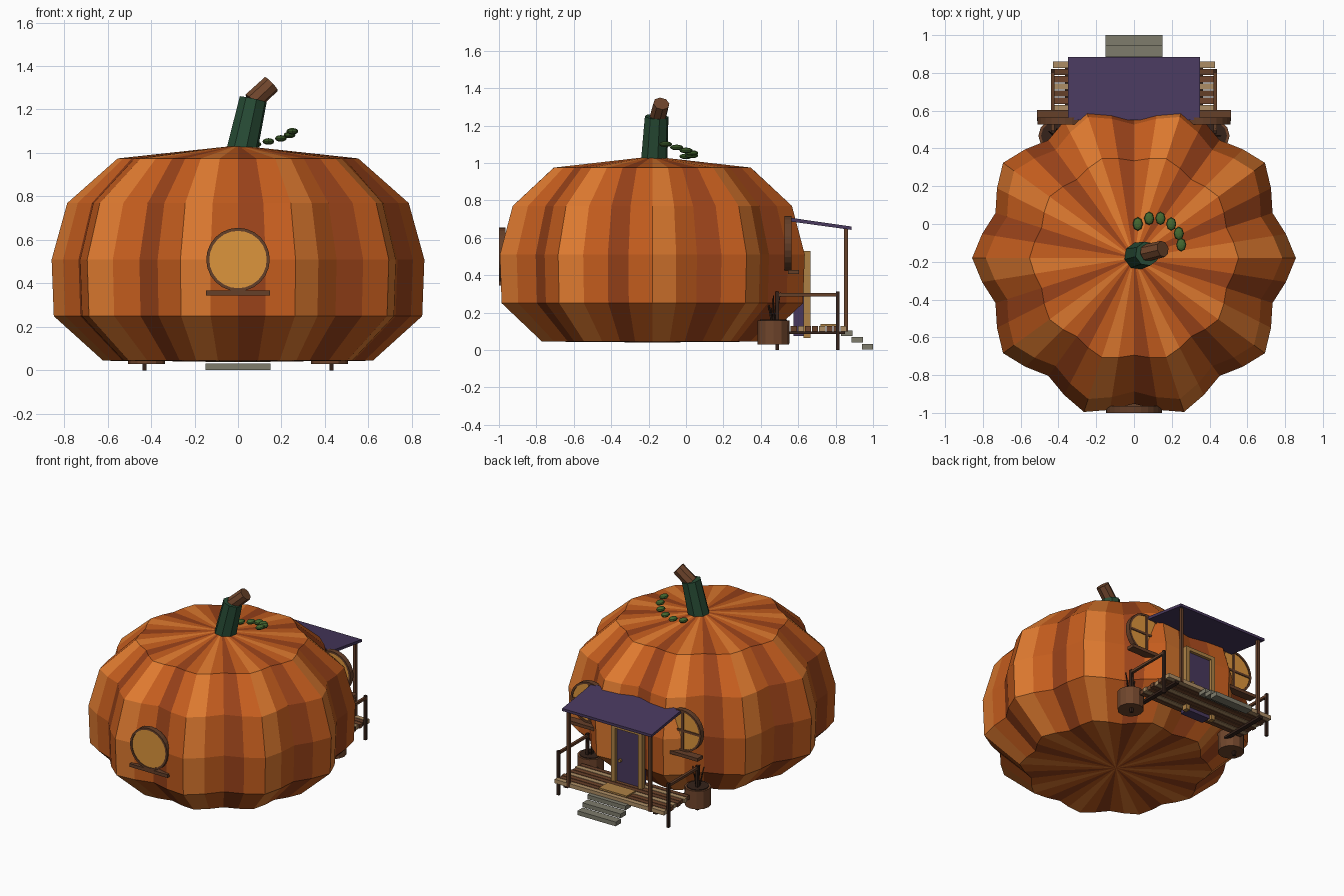
import bpy, bmesh
from math import sin, cos, pi, radians
from mathutils import Vector

if "Cube" in bpy.data.objects:
    bpy.data.objects.remove(bpy.data.objects["Cube"])

MATS = {}
COLORS = {
    "orange": (.56, .11, .013), "light_orange": (.75, .20, .03), "dark_orange": (.32, .055, .01),
    "stem_green": (.02, .07, .035), "leaf_green": (.06, .14, .03), "bark": (.16, .06, .025),
    "wood": (.13, .05, .022), "dark_wood": (.035, .016, .01), "pale_wood": (.42, .27, .13),
    "gold": (.42, .22, .06), "glass": (.72, .30, .045), "purple": (.065, .04, .11),
    "stone": (.21, .20, .15),
}


def mat(name):
    if name not in MATS:
        MATS[name] = bpy.data.materials.new(name)
        MATS[name].diffuse_color = (*COLORS[name], 1)
    return MATS[name]


def finish(name, bm, *colors):
    bmesh.ops.recalc_face_normals(bm, faces=bm.faces)
    me = bpy.data.meshes.new(name)
    bm.to_mesh(me)
    bm.free()
    for c in colors:
        me.materials.append(mat(c))
    ob = bpy.data.objects.new(name, me)
    bpy.context.collection.objects.link(ob)
    return ob


def box(name, x, y, z, color):
    """Box from (min, max) pairs."""
    bm = bmesh.new()
    bmesh.ops.create_cube(bm, size=1)
    for v in bm.verts:
        v.co = [(a + b) / 2 + c * (b - a) for (a, b), c in zip((x, y, z), v.co)]
    return finish(name, bm, color)


def rod(name, p, q, r1, r2, sides, color):
    """Tapered cylinder from p to q."""
    p, q = Vector(p), Vector(q)
    bm = bmesh.new()
    bmesh.ops.create_cone(bm, cap_ends=True, segments=sides, radius1=r1, radius2=r2, depth=(q - p).length)
    ob = finish(name, bm, color)
    ob.location = (p + q) / 2
    ob.rotation_euler = (q - p).to_track_quat('Z', 'Y').to_euler()
    return ob


def ring(name, x, y, z, r, t, depth, color, n=24):
    """Flat round frame facing along y."""
    bm = bmesh.new()
    section = [(r - t, -depth), (r, -depth), (r, depth), (r - t, depth)]
    loops = [[bm.verts.new((x + a * cos(2 * pi * i / n), y + d, z + a * sin(2 * pi * i / n)))
              for a, d in section] for i in range(n)]
    for i in range(n):
        a, b = loops[i], loops[(i + 1) % n]
        for k in range(4):
            bm.faces.new((a[k], b[k], b[(k + 1) % 4], a[(k + 1) % 4]))
    return finish(name, bm, color)


# Pumpkin body: ten lobes, four strips each
CY, N = -.18, 40
PROFILE = [(.62, .045, .05), (.847, .25, .05), (.857, .51, .05), (.785, .77, .05), (.553, .975, .035)]
bm = bmesh.new()
rings = []
for r, z, d in PROFILE:
    row = []
    for i in range(N):
        a = 2 * pi * i / N
        rr = r * (1 - d + d * cos(10 * a))
        row.append(bm.verts.new((rr * cos(a), CY + rr * sin(a), z)))
    rings.append(row)
bottom, top = bm.verts.new((0, CY, .04)), bm.verts.new((0, CY, 1.035))
for i in range(N):
    j = (i + 1) % N
    strip = [bm.faces.new((a[i], a[j], b[j], b[i])) for a, b in zip(rings, rings[1:])]
    strip += [bm.faces.new((rings[-1][i], rings[-1][j], top)), bm.faces.new((rings[0][j], rings[0][i], bottom))]
    for f in strip:
        f.material_index = (1, 0, 2, 0)[i % 4]
finish("pumpkin_body", bm, "orange", "light_orange", "dark_orange")

# Stem and curled vine
rod("stem", (.018, -.17, 1.01), (.07, -.157, 1.247), .073, .065, 8, "stem_green")
rod("stem_tip", (.065, -.153, 1.235), (.153, -.132, 1.317), .046, .044, 8, "bark")
VINE = [(.02, 0, 1.035), (.08, .03, 1.04), (.14, .03, 1.053), (.197, 0, 1.067), (.237, -.05, 1.083), (.25, -.11, 1.1)]
for i, p in enumerate(VINE):
    bm = bmesh.new()
    bmesh.ops.create_uvsphere(bm, u_segments=8, v_segments=6, radius=1)
    bmesh.ops.scale(bm, vec=(.027, .036, .015), verts=bm.verts)
    bmesh.ops.translate(bm, vec=p, verts=bm.verts)
    finish(f"vine_leaf_{i}", bm, "leaf_green")


# Round windows with sills (out = facing direction along y)
def window(tag, x, y, z, out, bars):
    rod(f"{tag}_glass", (x, y - .012, z), (x, y + .012, z), .135, .135, 24, "glass")
    ring(f"{tag}_frame", x, y, z, .146, .014, .018, "wood")
    edge = sorted((y, y + .058 * out)) if bars else (-1.0, -.93)
    box(f"{tag}_sill", (x - .148, x + .148), edge, (z - .165, z - .142), "wood")
    if bars:
        f = sorted((y, y + .018 * out))
        box(f"{tag}_bar_upright", (x - .008, x + .008), f, (z - .135, z + .135), "wood")
        box(f"{tag}_bar_cross", (x - .135, x + .135), f, (z - .008, z + .008), "wood")


window("front_window", 0, -.982, .51, -1, False)
for side, s in (("left", -1), ("right", 1)):
    window(f"{side}_porch_window", s * .365, .545, .57, 1, True)

# Door with jambs, lintel and knob
box("door", (-.09, .09), (.575, .645), (.075, .51), "purple")
for s in (-1, 1):
    box("door_jamb", (s * .105 - .015, s * .105 + .015), (.628, .666), (.065, .53), "gold")
box("door_lintel", (-.12, .12), (.628, .666), (.505, .53), "gold")
rod("door_knob", (.06, .64, .28), (.06, .662, .28), .011, .011, 8, "gold")

# Porch deck, mat and steps
for i in range(8):
    y = .56 + i * .038
    box(f"deck_plank_{i}", (-.42 - .008 * (i % 2), .42 + .008 * (i % 2)), (y, y + .033), (.1, .128),
        ("wood", "pale_wood", "bark")[i % 3])
for x in (-.35, .35):
    box("deck_beam", (x - .015, x + .015), (.5, .85), (.085, .1), "dark_wood")
box("door_mat", (-.11, .11), (.72, .82), (.128, .138), "gold")
for i in range(3):
    y, z = .83 + i * .055, .105 - i * .036
    box(f"step_{i}", (-.15, .15), (y, y + .06), (z - .03, z), "stone")

# Roof slab on two posts
bm = bmesh.new()
sec = [(.55, .688), (.885, .642), (.885, .660), (.55, .708)]
a, b = [[bm.verts.new((x, y, z)) for y, z in sec] for x in (-.35, .35)]
bm.faces.new(a)
bm.faces.new(b)
for k in range(4):
    bm.faces.new((a[k], a[(k + 1) % 4], b[(k + 1) % 4], b[k]))
finish("porch_roof", bm, "purple")

for s in (-1, 1):
    box("roof_post", (s * .32 - .01, s * .32 + .01), (.845, .865), (.1, .655), "wood")
    # Side railing
    x = (s * .43 - .009, s * .43 + .009)
    for y in (.487, .812):
        box("railing_post", x, (y - .009, y + .009), (0, .312), "dark_wood")
    box("railing_bar", x, (.48, .82), (.287, .304), "wood")
    # Flower pot with soil and twigs
    px, py = s * .42, .467
    rod("pot", (px, py, .03), (px, py, .158), .085, .086, 12, "bark")
    ring_top = rod("pot_soil", (px, py, .155), (px, py, .163), .072, .072, 12, "dark_wood")
    for k in range(5):
        t = 2 * pi * k / 5
        rod("twig", (px + .01 * cos(t), py + .01 * sin(t), .155),
            (px + .04 * cos(t), py + .04 * sin(t), .29 + .018 * (k % 3)), .006, .003, 5, "dark_wood")

for m in bpy.data.materials:
    if m.users and not m.is_grease_pencil:
        m.use_nodes = True
        m.node_tree.nodes["Principled BSDF"].inputs["Base Color"].default_value = m.diffuse_color
